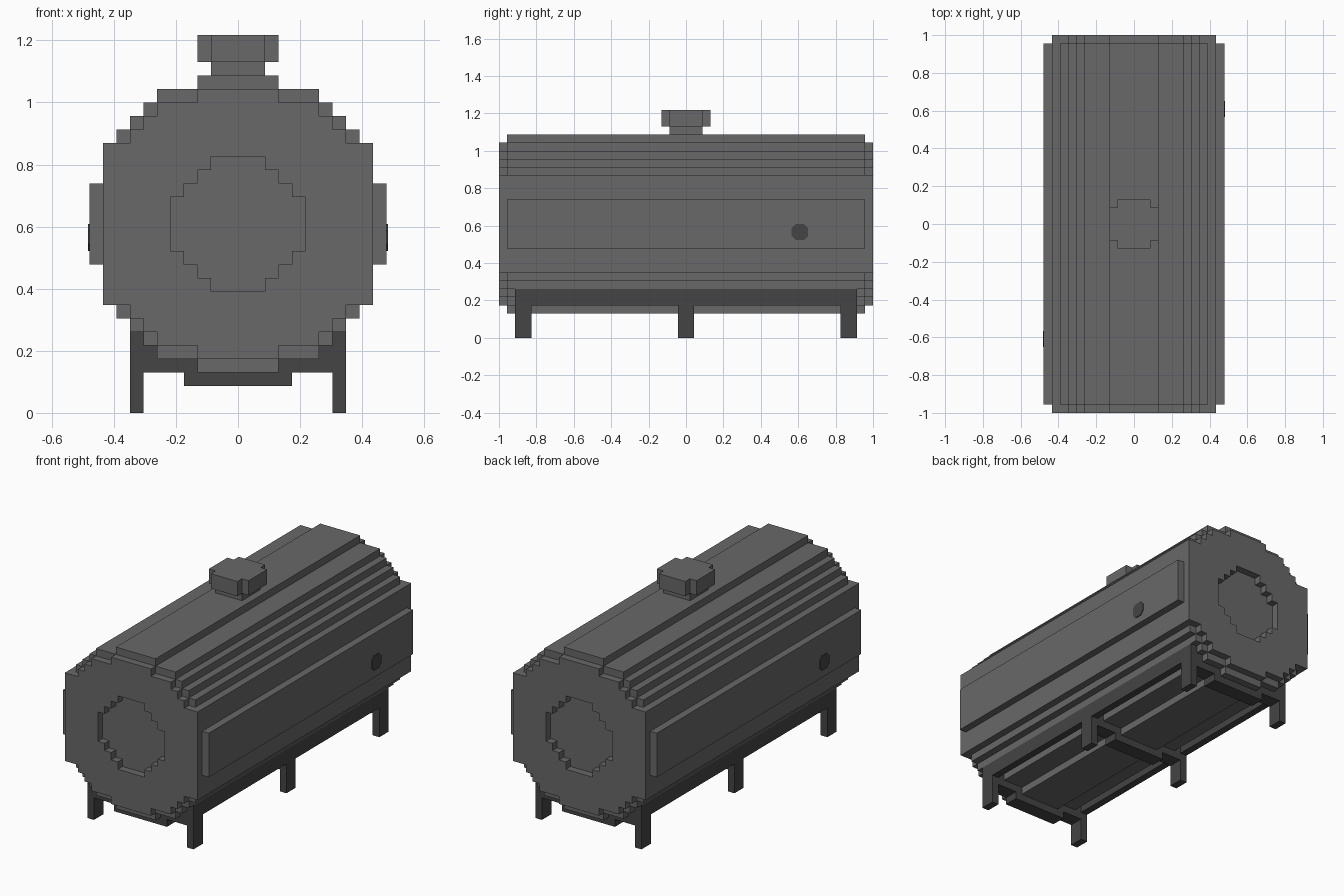
import bpy
import bmesh
from mathutils import Vector

V = 2 / 46          # block size
MID = 14            # tank axis height in blocks

if "Cube" in bpy.data.objects:
    bpy.data.objects.remove(bpy.data.objects["Cube"])


def material(name, value):
    mat = bpy.data.materials.new(name)
    mat.use_nodes = True
    colour = (value, value, value, 1)
    mat.diffuse_color = colour
    bsdf = mat.node_tree.nodes["Principled BSDF"]
    bsdf.inputs["Base Color"].default_value = colour
    bsdf.inputs["Roughness"].default_value = 0.8
    return mat


GREY = material("tank grey", 0.138)
DARK = material("dark frame grey", 0.058)


def stepped(sizes):
    """Closed stepped outline from (half width, half height) pairs, widest first."""
    quarter = []
    for i, (w, h) in enumerate(sizes):
        if i:
            quarter.append((w, sizes[i - 1][1]))
        quarter.append((w, h))
    top = quarter + [(-a, b) for a, b in reversed(quarter)]
    return top + [(-a, -b) for a, b in top]


def extrude(name, outline, axis, start, end, mat, offset=(0, 0, 0)):
    """Extrude an outline, measured in blocks, along x, y or z."""
    place = {"x": lambda a, b: (start, a, b),
             "y": lambda a, b: (a, start, b),
             "z": lambda a, b: (a, b, start)}[axis]
    step = Vector([(end - start) * V if axis == k else 0 for k in "xyz"])
    bm = bmesh.new()
    verts = [bm.verts.new((Vector(place(a, b)) + Vector(offset)) * V)
             for a, b in outline]
    face = bm.faces.new(verts)
    new = bmesh.ops.extrude_face_region(bm, geom=[face])["geom"]
    bmesh.ops.translate(bm, vec=step,
                        verts=[g for g in new if isinstance(g, bmesh.types.BMVert)])
    bmesh.ops.recalc_face_normals(bm, faces=bm.faces)
    mesh = bpy.data.meshes.new(name)
    bm.to_mesh(mesh)
    bm.free()
    mesh.materials.append(mat)
    obj = bpy.data.objects.new(name, mesh)
    bpy.context.collection.objects.link(obj)
    return obj


# Tank barrel
barrel = [(11, 3), (10, 6), (9, 7), (8, 8), (7, 9), (6, 10), (3, 11)]
extrude("tank_barrel", stepped(barrel), "y", -22, 22, GREY, (0, 0, MID))

# End plates, each with a round recess
plate = [(10, 6), (8, 7), (7, 8), (6, 9), (3, 10)]
recess = [(5, 2), (4, 3), (3, 4), (2, 5)]
for name, side in (("front", -1), ("back", 1)):
    end = extrude(name + "_end_plate", stepped(plate), "y",
                  22 * side, 23 * side, GREY, (0, 0, MID))
    cutter = extrude(name + "_recess_cutter", stepped(recess), "y",
                     21 * side, 24 * side, GREY, (0, 0, MID))
    cut = end.modifiers.new("recess", "BOOLEAN")
    cut.operation = "DIFFERENCE"
    cut.solver = "EXACT"
    cut.object = cutter
    cutter.hide_render = True
    cutter.hide_set(True)

# Filler neck and lid
extrude("filler_neck", stepped([(2, 2)]), "z", 25, 26, GREY)
extrude("filler_lid", stepped([(3, 2), (2, 3)]), "z", 26, 28, GREY)

# Cradles: crossbar, saddle and two legs in one profile
half = [(4, 2), (4, 3), (7, 3), (7, 0), (8, 0), (8, 6), (7, 6),
        (7, 5), (6, 5), (6, 4), (3, 4), (3, 3)]
cradle = half + [(-x, z) for x, z in reversed(half)]
for name, y in (("front", -20), ("middle", 0), ("back", 20)):
    extrude(name + "_cradle", cradle, "y", y - 1, y + 1, DARK)

# Side rails between the cradles
for name, side in (("left", 1), ("right", -1)):
    for part, y in (("front", -19), ("back", 1)):
        extrude(f"{name}_{part}_rail", stepped([(0.5, 1)]), "y",
                y, y + 18, DARK, (7.5 * side, 0, 5))

# Drain plugs, one on each flank
plug = [(1, 0.5), (0.5, 1)]
octagon = [(1, 0.5), (0.5, 1), (-0.5, 1), (-1, 0.5),
           (-1, -0.5), (-0.5, -1), (0.5, -1), (1, -0.5)]
for name, side in (("left", 1), ("right", -1)):
    extrude(name + "_drain_plug", octagon, "x", 11 * side, 11.1 * side,
            DARK, (0, 14 * side, MID - 1))
